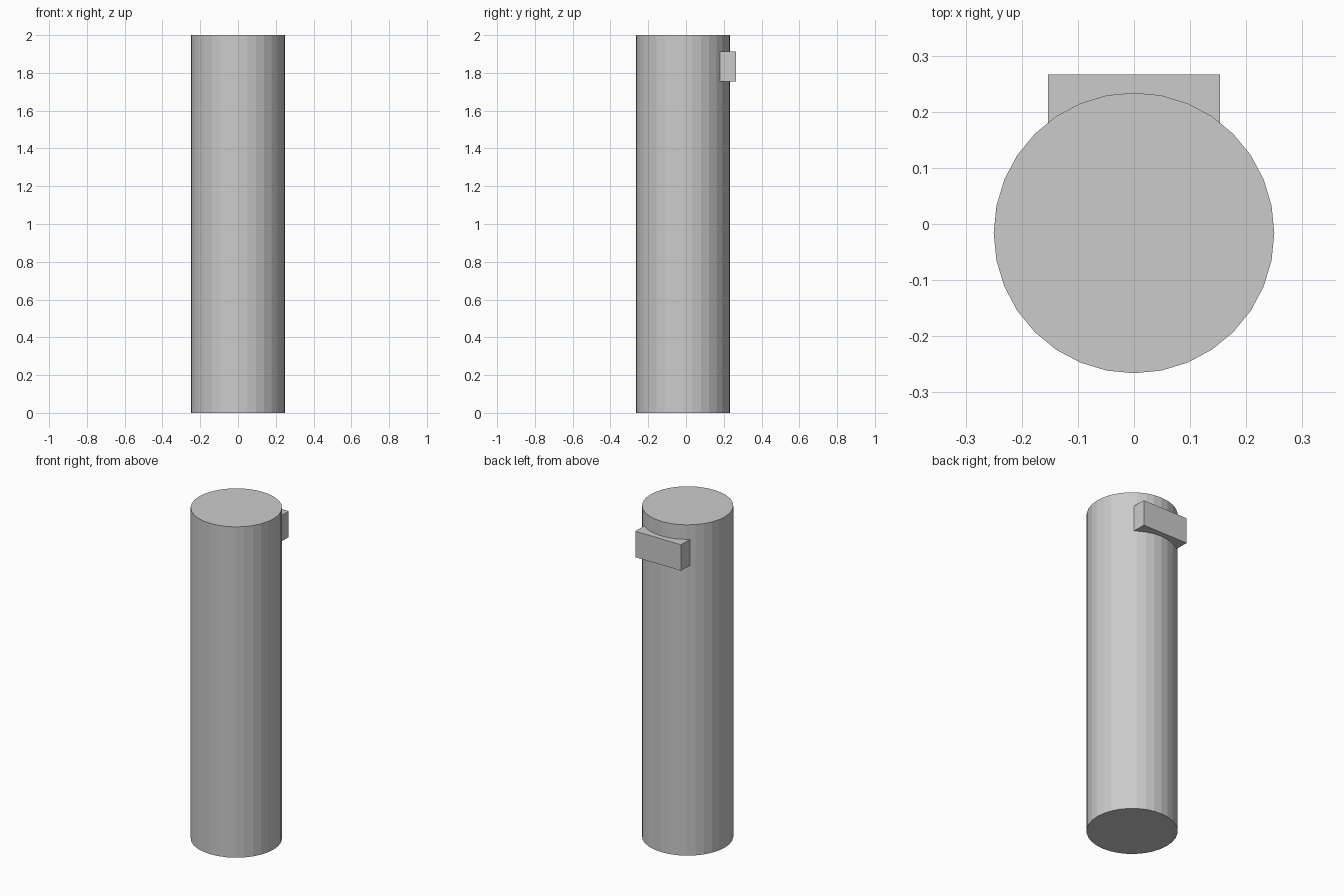
import bpy

if "Cube" in bpy.data.objects:
    bpy.data.objects.remove(bpy.data.objects["Cube"])

# Main post: 32-sided flat-shaded cylinder
bpy.ops.mesh.primitive_cylinder_add(vertices=32, radius=0.25, depth=2.0, location=(0, -0.016, 1.0))
bpy.context.object.name = "post"

# Rear block, sunk into the back of the post near the top
x_half, y0, y1, z0, z1 = 0.153, 0.15, 0.266, 1.755, 1.912
bpy.ops.mesh.primitive_cube_add(size=1, location=(0, (y0 + y1) / 2, (z0 + z1) / 2))
block = bpy.context.object
block.name = "rear_block"
block.scale = (2 * x_half, y1 - y0, z1 - z0)
bpy.ops.object.transform_apply(location=False, rotation=False, scale=True)
